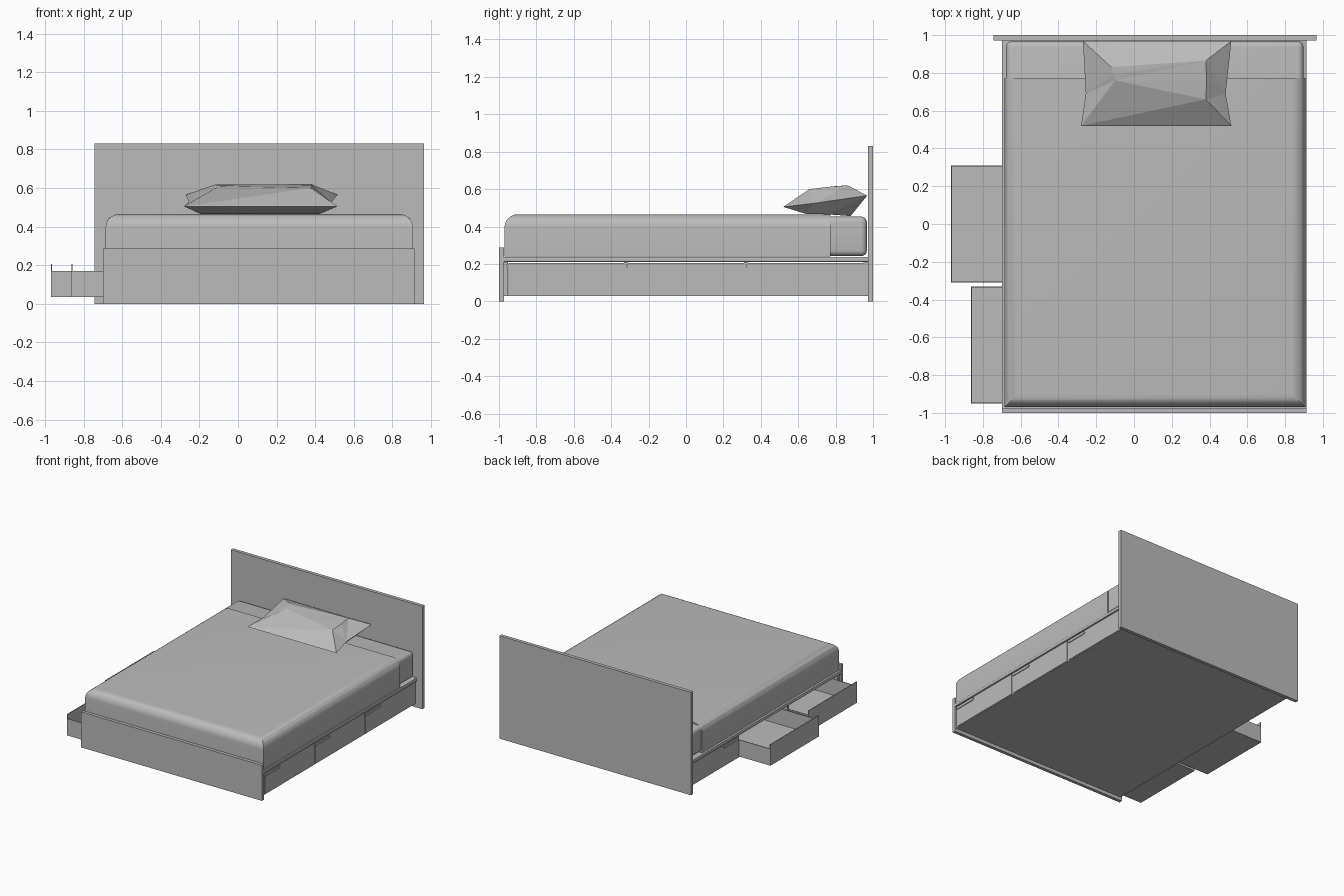
import bpy, bmesh
from mathutils import Vector

if "Cube" in bpy.data.objects:
    bpy.data.objects.remove(bpy.data.objects["Cube"], do_unlink=True)

grey = bpy.data.materials.new("plain_grey")
grey.use_nodes = True
grey.diffuse_color = (0.5, 0.5, 0.5, 1)
grey.node_tree.nodes["Principled BSDF"].inputs["Base Color"].default_value = (0.5, 0.5, 0.5, 1)


def finish(name, bm, smooth=False):
    bmesh.ops.recalc_face_normals(bm, faces=bm.faces)
    mesh = bpy.data.meshes.new(name)
    bm.to_mesh(mesh)
    bm.free()
    mesh.materials.append(grey)
    obj = bpy.data.objects.new(name, mesh)
    bpy.context.collection.objects.link(obj)
    if smooth:
        bpy.ops.object.select_all(action='DESELECT')
        obj.select_set(True)
        bpy.context.view_layer.objects.active = obj
        bpy.ops.object.shade_smooth_by_angle()
    return obj


def box(name, x, y, z, radius=0, segments=4, pick=None):
    """Box from (min, max) ranges; pick chooses the edges to round."""
    bm = bmesh.new()
    bmesh.ops.create_cube(bm, size=1)
    for v in bm.verts:
        v.co = Vector([(lo + hi) / 2 + c * (hi - lo)
                       for c, (lo, hi) in zip(v.co, (map(sorted, (x, y, z))))])
    if radius:
        edges = [e for e in bm.edges if pick is None or pick(*[v.co for v in e.verts])]
        bmesh.ops.bevel(bm, geom=edges, offset=radius, segments=segments,
                        profile=0.5, affect='EDGES', clamp_overlap=True)
    return finish(name, bm, radius > 0)


# Frame boards
MID, HALF = 0.107, 0.807
WIDTH = (MID - HALF, MID + HALF)
INNER = (MID - HALF + 0.012, MID + HALF - 0.012)
box("headboard", (-0.745, 0.965), (0.972, 1), (0, 0.83))
box("footboard", WIDTH, (-1, -0.974), (0, 0.287))
box("base_panel", INNER, (-0.974, 0.972), (0.028, 0.034))
box("top_rail", WIDTH, (-0.974, 0.972), (0.21, 0.238), 0.006, 2,
    lambda a, b: abs(a.y - b.y) > 1)

# Uprights between the drawers
for i, y in enumerate((-0.962, -0.32, 0.32, 0.961)):
    box(f"divider_{i}", INNER, (y - 0.011, y + 0.011), (0.034, 0.21))


def drawer(name, side, y, pull):
    """Open tray with a taller front and a rounded handle."""
    front = MID + side * (HALF - 0.007 + pull)
    inside = front - side * 0.006
    back = front - side * 0.62
    lo, hi = y - 0.31, y + 0.31
    box(name + "_front", (inside, front), (lo, hi), (0.035, 0.205))
    box(name + "_floor", (back, inside), (lo, hi), (0.035, 0.041))
    for wall, a in (("near", lo), ("far", hi - 0.006)):
        box(f"{name}_{wall}_wall", (back, inside), (a, a + 0.006), (0.041, 0.17))
    box(name + "_back", (back, back + side * 0.006), (lo, hi), (0.041, 0.17))
    start = max(y - 0.32, -0.962)
    if pull == 0:
        box(name + "_handle", (front, front + side * 0.006), (start, start + 0.195),
            (0.178, 0.199), 0.0104, 4, lambda a, b: abs(a.x - b.x) > 0.001)


pulls = {"foot": (-0.64, 0.17), "middle": (0, 0.277), "head": (0.64, 0)}
for place, (y, pull) in pulls.items():
    drawer(f"left_{place}_drawer", 1, y, 0)
    drawer(f"right_{place}_drawer", -1, y, pull)

# Mattress and the cover that wraps its sides and foot
box("mattress", (-0.677, 0.897), (-0.955, 0.967), (0.242, 0.453), 0.03, 5)
box("cover", (-0.686, 0.907), (-0.97, 0.773), (0.24, 0.465), 0.07, 8,
    lambda a, b: min(a.z, b.z) > 0.4 and min(a.y, b.y) < 0)

# Faceted pillow: underside, seam and crown rings joined together
rings = (
    [(-0.2, 0.64, 0.468), (0.43, 0.64, 0.468), (0.42, 0.76, 0.465),
     (0.4, 0.88, 0.456), (-0.18, 0.88, 0.456), (-0.19, 0.76, 0.465)],
    [(-0.28, 0.52, 0.505), (0.515, 0.52, 0.505), (0.485, 0.69, 0.525),
     (0.515, 0.968, 0.565), (-0.27, 0.968, 0.565), (-0.255, 0.69, 0.525)],
    [(-0.1, 0.76, 0.61), (0.38, 0.66, 0.6), (0.385, 0.76, 0.612),
     (0.38, 0.865, 0.62), (-0.12, 0.83, 0.618), (-0.11, 0.79, 0.615)],
)
bm = bmesh.new()
loops = [[bm.verts.new(p) for p in ring] for ring in rings]
for low, high in zip(loops, loops[1:]):
    for i in range(len(low)):
        j = (i + 1) % len(low)
        bm.faces.new((low[i], low[j], high[j], high[i]))
bm.faces.new(loops[0])
bm.faces.new(loops[-1])
bmesh.ops.triangulate(bm, faces=bm.faces)
finish("pillow", bm)
